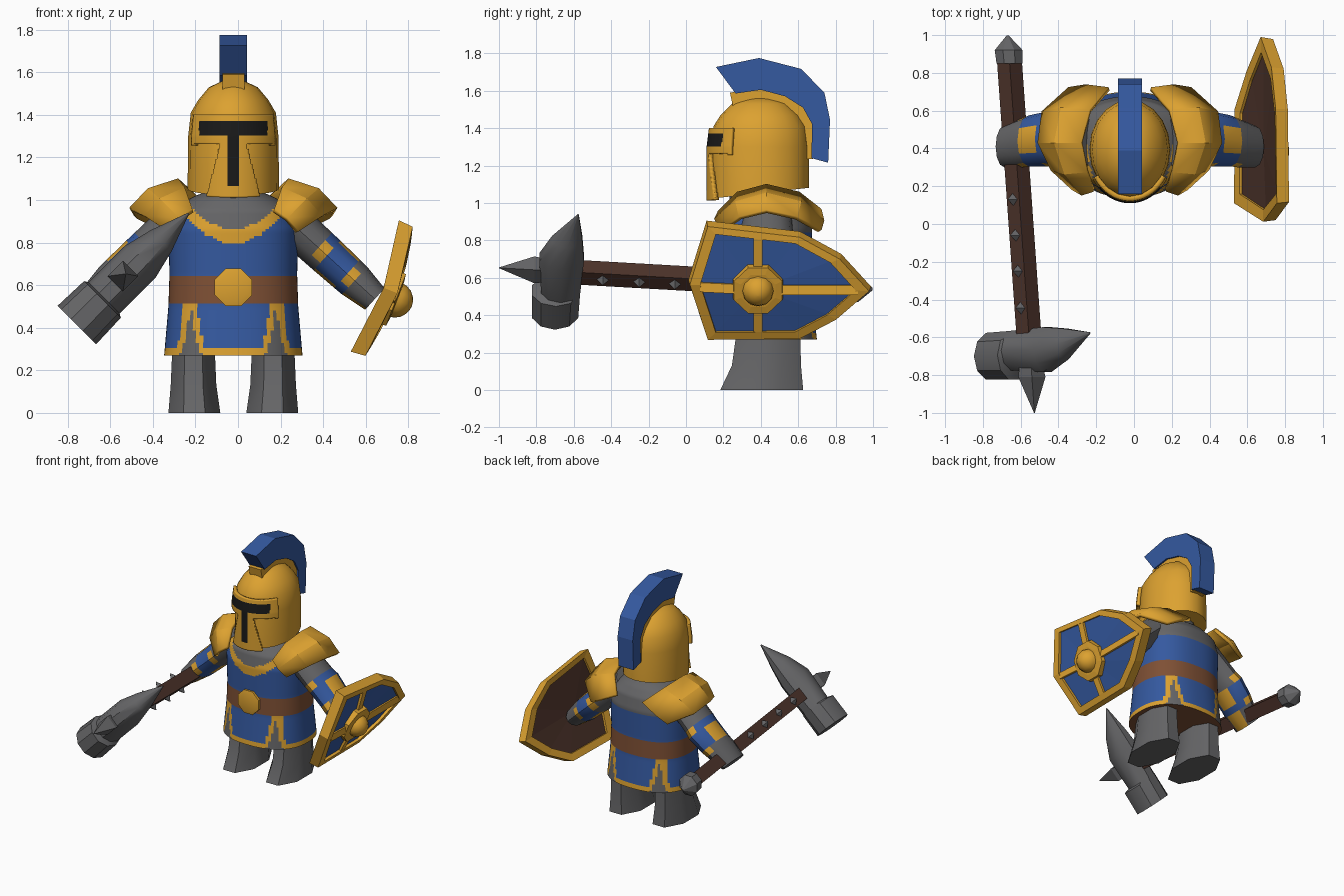
import bpy, bmesh, math
from mathutils import Vector as V

if "Cube" in bpy.data.objects:
    bpy.data.objects.remove(bpy.data.objects["Cube"])

CX, CY = -0.022, 0.42  # body axis


def material(name, rgb):
    m = bpy.data.materials.new(name)
    m.use_nodes = True
    m.diffuse_color = (*rgb, 1)
    m.node_tree.nodes["Principled BSDF"].inputs["Base Color"].default_value = (*rgb, 1)
    return m


MATS = [material(*c) for c in (
    ("gold", (0.72, 0.36, 0.03)), ("blue", (0.035, 0.1, 0.35)), ("steel", (0.13, 0.13, 0.135)),
    ("leather", (0.21, 0.08, 0.035)), ("dark_wood", (0.075, 0.034, 0.024)), ("black", (0.01, 0.01, 0.01)))]
GOLD, BLUE, STEEL, LEATHER, WOOD, BLACK = range(6)


def build(name, verts, faces, mat=GOLD, rule=None, angle=35, thick=0):
    """Mesh object; rule(face centre) may override the colour."""
    me = bpy.data.meshes.new(name)
    me.from_pydata([tuple(v) for v in verts], [], faces)
    bm = bmesh.new()
    bm.from_mesh(me)
    bmesh.ops.recalc_face_normals(bm, faces=bm.faces)
    for f in bm.faces:
        f.material_index = rule(f.calc_center_median()) if rule else mat
    loose = [v for v in bm.verts if not v.link_faces]
    bmesh.ops.delete(bm, geom=loose, context='VERTS')
    bm.to_mesh(me)
    bm.free()
    ob = bpy.data.objects.new(name, me)
    bpy.context.collection.objects.link(ob)
    for m in MATS:
        me.materials.append(m)
    if thick:
        s = ob.modifiers.new("thickness", 'SOLIDIFY')
        s.thickness, s.offset = thick, 0
    if angle:
        bpy.ops.object.select_all(action='DESELECT')
        ob.select_set(True)
        bpy.context.view_layer.objects.active = ob
        bpy.ops.object.shade_smooth_by_angle(angle=math.radians(angle))
    return ob


def ring(c, u, v, ru, rv, n, power=1.0, turn=0.0):
    pts = []
    for i in range(n):
        a = 2 * math.pi * i / n + turn
        ca, sa = math.cos(a), math.sin(a)
        pts.append(V(c) + V(u) * math.copysign(abs(ca) ** power, ca) * ru
                   + V(v) * math.copysign(abs(sa) ** power, sa) * rv)
    return pts


def loft(name, rings, mat=GOLD, caps=True, **kw):
    n = len(rings[0])
    faces = [(k * n + i, k * n + (i + 1) % n, (k + 1) * n + (i + 1) % n, (k + 1) * n + i)
             for k in range(len(rings) - 1) for i in range(n)]
    if caps:
        faces += [tuple(range(n)), tuple(range((len(rings) - 1) * n, len(rings) * n))]
    return build(name, [p for r in rings for p in r], faces, mat, **kw)


def grid(name, rows, keep=None, **kw):
    n = len(rows[0])
    verts = [V(p) for r in rows for p in r]
    faces = [(k * n + i, k * n + i + 1, (k + 1) * n + i + 1, (k + 1) * n + i)
             for k in range(len(rows) - 1) for i in range(n - 1)]
    if keep:
        faces = [f for f in faces if keep(sum((verts[i] for i in f), V()) / 4)]
    return build(name, verts, faces, **kw)


def prism(name, outline, half, mat):
    """Side outline of (y, z) points extruded across x."""
    return loft(name, [[V((CX + s * half, y, z)) for y, z in outline] for s in (-1, 1)], mat, angle=0)


def lerp_table(table, z):
    for a, b in zip(table, table[1:]):
        if z <= b[0]:
            t = max(0, (z - a[0]) / (b[0] - a[0]))
            return [p + (q - p) * t for p, q in zip(a, b)]
    return list(table[-1])


X, Y, Z = V((1, 0, 0)), V((0, 1, 0)), V((0, 0, 1))

# Torso and skirt: fine rings so the tunic trim follows rules
BODY = [(0.27, 0.325, 0.28), (0.5, 0.305, 0.255), (0.65, 0.3, 0.25), (0.86, 0.305, 0.255),
        (0.95, 0.285, 0.235), (1.01, 0.2, 0.19), (1.04, 0.13, 0.14)]


def tunic(p):
    dx = abs(p.x - CX)
    front = p.y < CY
    if p.z < 0.275 and dx < 0.01:
        return LEATHER
    if p.z < 0.51:
        gap = abs(dx - 0.2)
        slit = 0.006 + 0.8 * (0.51 - p.z) ** 2
        if gap < slit:
            return STEEL
        return GOLD if gap < slit + 0.028 or p.z < 0.31 else BLUE
    if p.z < 0.645:
        return LEATHER
    edge = p.z - (0.83 + 2.6 * dx * dx) if front else p.z - 0.84
    if edge > (0.035 if front else 0):
        return STEEL
    return GOLD if front and edge > -0.035 else BLUE


levels = [0.27 + 0.77 * i / 66 for i in range(67)]
loft("tunic_body", [ring((CX, CY, z), X, Y, *lerp_table(BODY, z)[1:], 96, 0.85) for z in levels],
     rule=tunic, angle=50)
loft("neck", [ring((CX, 0.4, z), X, Y, r, r + 0.02, 16) for z, r in ((1.0, 0.15), (1.1, 0.14))], STEEL)
loft("belt_buckle", [ring((CX, y, 0.59), X, Z, r, r, 8, turn=math.pi / 8)
                     for y, r in ((0.2, 0.095), (0.155, 0.095), (0.148, 0.07))])

for side, label in ((1, "left"), (-1, "right")):
    def m(x, y, z):
        return V((CX + side * x, y, z))

    # Legs
    loft(label + "_leg", [ring(m(dx, y, z), X, Y, rx, ry, 8, turn=math.pi / 8) for dx, y, z, rx, ry in (
        (0.183, 0.405, 0, 0.132, 0.24), (0.187, 0.43, 0.13, 0.116, 0.2),
        (0.187, 0.44, 0.3, 0.108, 0.185))], STEEL, angle=40)

    # Arms: sleeve bands change colour along the length
    def sleeve(p):
        d = abs(p.x - CX)
        for limit, c in ((0.4, STEEL), (0.44, GOLD), (0.535, BLUE), (0.57, GOLD)):
            if d < limit:
                return c
        return STEEL
    across = V((side * 0.67, 0, 0.74))
    arm = [(0.2, 0.43, 0.1, 0.13), (0.4, 0.44, 0.095, 0.14), (0.44, 0.45, 0.094, 0.145),
           (0.535, 0.44, 0.09, 0.135), (0.57, 0.43, 0.088, 0.13), (0.665, 0.41, 0.068, 0.11)]
    loft(label + "_arm", [ring(m(d, y, 0.94 - 0.91 * (d - 0.22)), across, Y, ru, rv, 12)
                          for d, y, ru, rv in arm], rule=sleeve)

    # Shoulder plates, arched front to back
    inner = [(0.19, 0.18, 0.95), (0.225, 0.28, 1.05), (0.255, 0.43, 1.09), (0.21, 0.6, 1.05), (0.11, 0.715, 0.96)]
    middle = [(0.25, 0.16, 0.91), (0.34, 0.27, 1.0), (0.395, 0.43, 1.045), (0.36, 0.61, 1.0), (0.23, 0.73, 0.9)]
    outer = [(0.3, 0.19, 0.85), (0.41, 0.29, 0.92), (0.48, 0.43, 0.955), (0.46, 0.59, 0.92), (0.32, 0.715, 0.85)]
    grid(label + "_shoulder_plate", [[m(*p) for p in r] for r in (inner, middle, outer)],
         mat=GOLD, thick=0.025, angle=25)

# Helmet
HELMET = [(1.03, 0.215, 0.262), (1.3, 0.212, 0.262), (1.41, 0.2, 0.248), (1.47, 0.165, 0.21),
          (1.53, 0.115, 0.15), (1.56, 0.05, 0.07)]
HY = 0.395


def helmet_point(a, z, grow=0.0):
    _, rx, ry = lerp_table(HELMET, z)
    y = HY - math.cos(a) * (ry + grow)
    slope = max(0, 1.3 - z) / 0.27
    return V((CX + math.sin(a) * (rx + grow), y, z + slope * (0.022 + (y - HY) * 0.11)))


loft("helmet", [[helmet_point(2 * math.pi * i / 20, h[0]) for i in range(20)] for h in HELMET], angle=40)


def visor_keep(p):
    return p.z > 1.26 or abs(p.x - CX) < 0.055 + 0.25 * (1.27 - p.z)


def visor_rule(p):
    dx = abs(p.x - CX)
    slot = 1.3 < p.z < 1.37 and dx < 0.15
    return BLACK if slot or (dx < 0.024 and 1.07 < p.z < 1.31) else GOLD


spread = math.radians(57)
grid("helmet_visor", [[helmet_point(-spread + 2 * spread * i / 72, 1.02 + 0.38 * k / 50, 0.008)
                       for i in range(73)] for k in range(51)],
     keep=visor_keep, rule=visor_rule, thick=0.03)

# Crest and its mount
prism("helmet_crest", [(0.16, 1.727), (0.39, 1.775), (0.615, 1.717), (0.74, 1.59), (0.77, 1.445), (0.76, 1.215),
                       (0.67, 1.24), (0.675, 1.42), (0.625, 1.51), (0.53, 1.57), (0.4, 1.605), (0.265, 1.585)],
      0.064, BLUE)
prism("crest_mount", [(0.235, 1.59), (0.4, 1.615), (0.54, 1.58), (0.635, 1.51), (0.68, 1.42), (0.68, 1.235),
                      (0.63, 1.235), (0.61, 1.4), (0.53, 1.49), (0.4, 1.54), (0.25, 1.52)], 0.052, GOLD)

# War hammer: handle, pommel, studs, head and front spike
A, B = V((-0.55, -0.68, 0.635)), V((-0.662, 0.9, 0.545))
AXIS = (B - A).normalized()
ALONG, ACROSS = V((0.707, 0, 0.707)), V((0.707, 0, -0.707))


def on_handle(y):
    return A + (B - A) * ((y - A.y) / (B.y - A.y))


loft("hammer_handle", [ring(p, X, Z, 0.066, 0.066, 4) for p in (A, B)], WOOD, angle=0)
loft("hammer_pommel", [ring(on_handle(y), X, Z, r, r, 8, turn=math.pi / 8)
                       for y, r in ((0.85, 0.075), (0.92, 0.08), (0.998, 0.006))], STEEL, angle=0)
for i, y in enumerate((0.13, -0.06, -0.25, -0.445)):
    for s in (-1, 1):
        loft(f"handle_stud_{i}_{'upper' if s < 0 else 'lower'}",
             [ring(on_handle(y) + ACROSS * s * d, AXIS, ALONG, r, r, 4)
              for d, r in ((0.04, 0.038), (0.085, 0.002))], STEEL, angle=0)
loft("hammer_head", [ring(V((-0.545, y, 0.625)) + ALONG * s, ACROSS, Y, ru, rv, 10) for s, y, ru, rv in (
    (-0.3, -0.7, 0.128, 0.13), (-0.13, -0.695, 0.122, 0.135), (-0.12, -0.67, 0.104, 0.11),
    (0.12, -0.665, 0.104, 0.125), (0.26, -0.635, 0.07, 0.085), (0.442, -0.577, 0.004, 0.004))], STEEL)
loft("hammer_spike", [ring(on_handle(y), X, Z, r, r, 4)
                      for y, r in ((-0.74, 0.06), (-0.81, 0.072), (-1.0, 0.002))], STEEL, angle=0)

# Shield: tilted, gently bulging outward, pointing back
EDGE = [(0.11, 0.893), (0.61, 0.835), (0.83, 0.715), (0.99, 0.54), (0.81, 0.385),
        (0.61, 0.28), (0.11, 0.275), (0.012, 0.575)]
OUT = V((0.93, 0, -0.36))
HUB = (0.385, 0.545)


def shield(y, z, lift=0.0):
    bulge = 0.045 * (1 - ((z - 0.58) / 0.31) ** 2)
    return V((0.67 + 0.37 * (z - 0.57) + bulge, y, z)) + OUT * lift


def edge_loop(scale, lift):
    return [shield(0.44 + (y - 0.44) * scale, 0.57 + (z - 0.57) * scale, lift) for y, z in EDGE]


loops = [edge_loop(*a) for a in ((1, -0.035), (0.98, 0.035), (0.85, 0.035), (0.85, -0.035))]
loft("shield_rim", loops + [loops[0]], GOLD, caps=False, angle=0)
for name, lift, mat in (("shield_face", 0.015, BLUE), ("shield_back", -0.02, WOOD)):
    build(name, edge_loop(0.87, lift) + [shield(*HUB, lift)],
          [(i, (i + 1) % 8, 8) for i in range(8)], mat, angle=0)
for name, end in (("top", (0.385, 0.82)), ("bottom", (0.385, 0.315)), ("front", (0.075, 0.56)), ("rear", (0.92, 0.545))):
    wide = Y if name in ("top", "bottom") else Z
    ends = [shield(*HUB, 0.018), shield(*end, 0.018)]
    loft(f"shield_bar_{name}", [[p + wide * a * 0.025 + OUT * b * 0.014
                                 for a, b in ((-1, -1), (1, -1), (1, 1), (-1, 1))] for p in ends], angle=0)
UP = OUT.cross(Y).normalized()
loft("shield_boss_plate", [ring(shield(*HUB, d), Y, UP, r, r, 8, turn=math.pi / 8)
                           for d, r in ((0.0, 0.145), (0.04, 0.14), (0.045, 0.1))], angle=0)
loft("shield_boss", [ring(shield(*HUB, 0.035 + 0.085 * math.sin(t)), Y, UP, 0.085 * math.cos(t),
                          0.085 * math.cos(t), 12) for t in (0, 0.35, 0.7, 1.05, 1.35, 1.55)])
